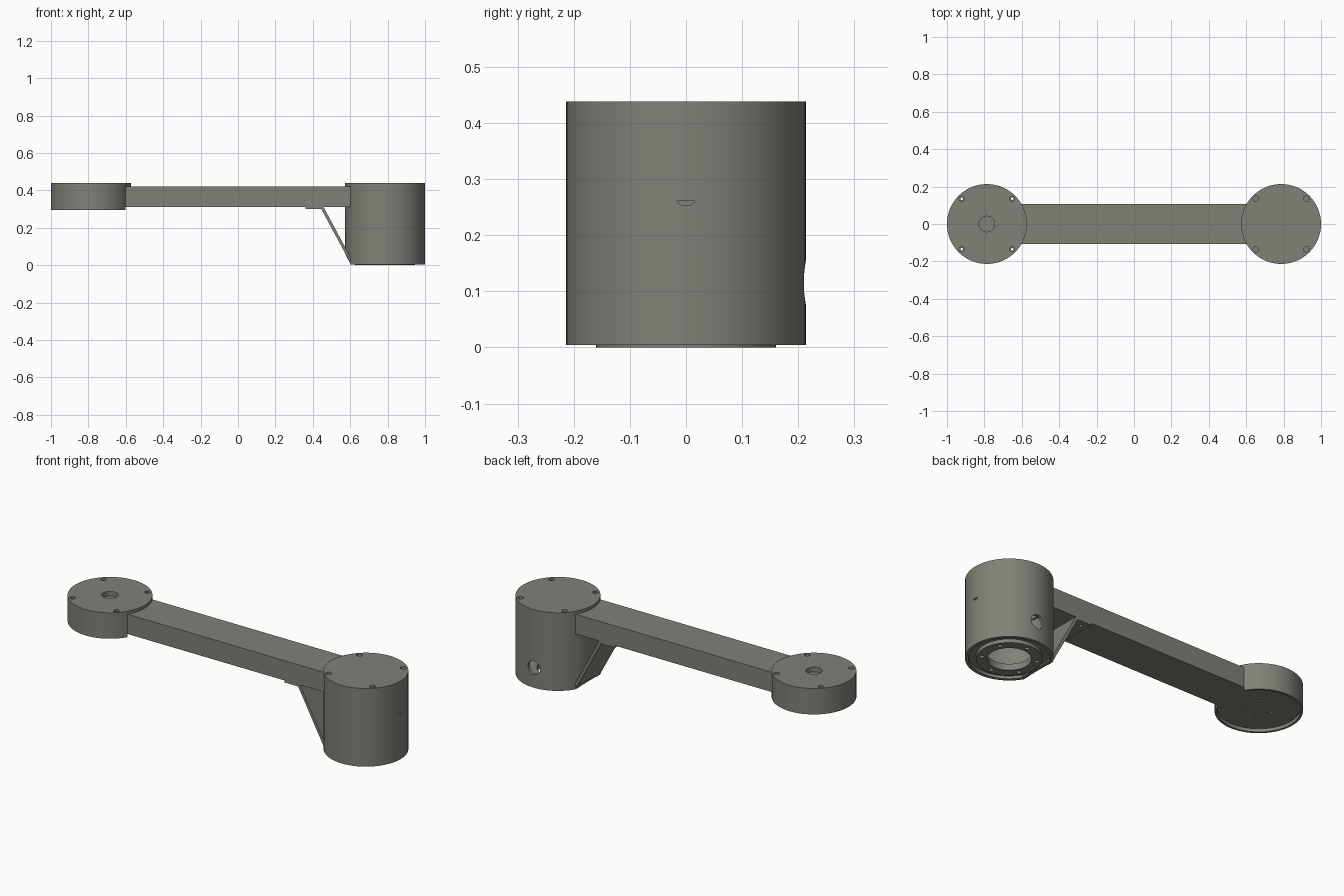
import bpy, bmesh, math
from mathutils import Matrix, Vector

if "Cube" in bpy.data.objects:
    bpy.data.objects.remove(bpy.data.objects["Cube"])

R, CX, TOP = 0.2135, 0.7865, 0.438  # drum radius, drum centre offset, top height
W = 0.108                          # half width of the beam
HOLE = 0.135                       # screw offset from drum centre


def finish(name, bm):
    bmesh.ops.remove_doubles(bm, verts=bm.verts, dist=1e-5)
    bmesh.ops.recalc_face_normals(bm, faces=bm.faces)
    me = bpy.data.meshes.new(name)
    bm.to_mesh(me)
    bm.free()
    ob = bpy.data.objects.new(name, me)
    bpy.context.collection.objects.link(ob)
    return ob


def lathe(name, profile, cx=0, cy=0, steps=96):
    bm = bmesh.new()
    vs = [bm.verts.new((r, 0, z)) for r, z in profile]
    es = [bm.edges.new((a, b)) for a, b in zip(vs, vs[1:])]
    bmesh.ops.spin(bm, geom=vs + es, cent=(0, 0, 0), axis=(0, 0, 1),
                   angle=math.tau, steps=steps)
    bmesh.ops.translate(bm, verts=bm.verts, vec=(cx, cy, 0))
    return finish(name, bm)


def prism(name, pts, axis, lo, hi):
    bm = bmesh.new()
    put = (lambda a, b: (a, lo, b)) if axis == 'Y' else (lambda a, b: (lo, a, b))
    face = bm.faces.new([bm.verts.new(put(a, b)) for a, b in pts])
    ext = bmesh.ops.extrude_face_region(bm, geom=[face])
    d = Vector((0, hi - lo, 0)) if axis == 'Y' else Vector((hi - lo, 0, 0))
    bmesh.ops.translate(bm, vec=d, verts=[v for v in ext['geom']
                                          if isinstance(v, bmesh.types.BMVert)])
    return finish(name, bm)


def rod(r, x, y, z0, z1, n=24):
    return lathe('cutter', [(0, z0), (r, z0), (r, z1), (0, z1)], x, y, n)


def cut_with(ob, cutter):
    cutter.hide_render = True
    m = ob.modifiers.new('cut', 'BOOLEAN')
    m.operation, m.solver, m.object = 'DIFFERENCE', 'EXACT', cutter
    bpy.context.view_layer.objects.active = ob
    bpy.ops.object.modifier_apply(modifier=m.name)
    bpy.data.objects.remove(cutter, do_unlink=True)


def drill(ob, r, x, y, z0, z1):
    cut_with(ob, rod(r, x, y, z0, z1))


def box_pts(x0, x1, z0, z1):
    return [(x0, z0), (x1, z0), (x1, z1), (x0, z1)]


# small end drum: shallow recess underneath, open where the beam enters
small = lathe('small_drum', [(0, TOP), (R, TOP), (R, 0.294), (0.202, 0.294),
                             (0.202, 0.312), (0, 0.312)], -CX)
cut_with(small, prism('cutter', box_pts(-CX, -0.5, 0.25, 0.312), 'Y', -W, W))
drill(small, 0.042, -CX, 0, 0.412, 0.5)
for k in range(6):
    a = math.tau * k / 6
    drill(small, 0.007, -CX + 0.075 * math.cos(a), 0.075 * math.sin(a), 0.2, 0.33)

# large hollow drum with a ring flange at the base
big = lathe('large_drum', [(0, TOP), (R, TOP), (R, 0.004), (0.197, 0.004),
                           (0.197, 0.02), (0.16, 0.02), (0.16, 0), (0.107, 0),
                           (0.107, 0.035), (0.197, 0.035), (0.197, 0.42),
                           (0, 0.42)], CX)
# sloping cut that follows the brace
cut_with(big, prism('cutter', [(0.445, 0.301), (0.61, -0.01), (0.4, -0.01),
                               (0.4, 0.301)], 'Y', -0.3, 0.3))
# round cable hole at the back
cable = rod(0.038, 0, 0, 0.12, 0.3, 32)
cable.data.transform(Matrix.Translation((CX, 0, 0.115))
                     @ Matrix.Rotation(-math.pi / 2, 4, 'X'))
cut_with(big, cable)
# little crescent slot on the outer end
cut_with(big, prism('cutter', [(-0.017, 0.261), (-0.009, 0.254), (0.009, 0.254),
                               (0.017, 0.261)], 'X', 0.94, 1.05))
# flange screw holes
for k in range(6):
    a = math.tau * (k + 0.5) / 6
    drill(big, 0.011, CX + 0.135 * math.cos(a), 0.135 * math.sin(a), -0.05, 0.02)

# four lid screws on both drums: counterbore, plus a through hole on the small one
for sx in (-1, 1):
    for sy in (-1, 1):
        drill(small, 0.014, -CX + sx * HOLE, sy * HOLE, 0.426, 0.5)
        drill(small, 0.007, -CX + sx * HOLE, sy * HOLE, 0.2, 0.5)
        drill(big, 0.015, CX + sx * HOLE, sy * HOLE, 0.425, 0.5)

# beam joining the drums
beam = prism('beam', box_pts(-0.64, 0.602, 0.311, 0.421), 'Y', -W, W)

# bent plate brace under the beam, with its fixing holes
brace = prism('brace', [(0.36, 0.312), (0.36, 0.3), (0.445, 0.3), (0.605, 0.004),
                        (0.622, 0.004), (0.457, 0.312)], 'Y', -W, W)
for y in (-0.07, 0.07):
    drill(brace, 0.01, 0.395, y, 0.25, 0.309)

# dark warm grey finish and smooth round walls
mat = bpy.data.materials.new('warm_grey')
mat.diffuse_color = (0.22, 0.22, 0.19, 1)
mat.use_nodes = True
mat.node_tree.nodes["Principled BSDF"].inputs["Base Color"].default_value = mat.diffuse_color
for ob in (small, big, beam, brace):
    ob.data.materials.clear()
    ob.data.materials.append(mat)
    bpy.ops.object.select_all(action='DESELECT')
    ob.select_set(True)
    bpy.context.view_layer.objects.active = ob
    bpy.ops.object.shade_smooth_by_angle(angle=math.radians(30))
